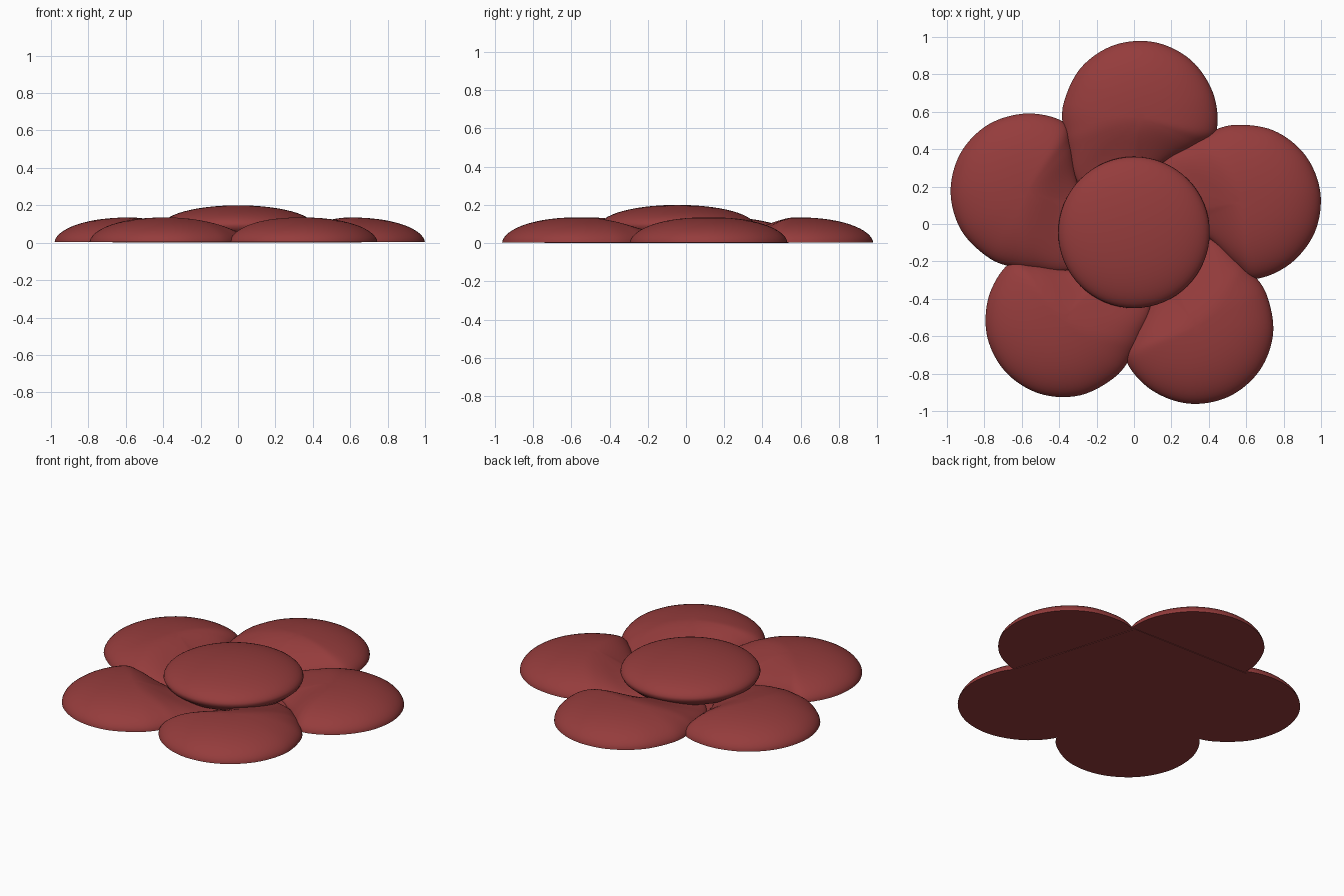
import bpy, bmesh, math
from mathutils import Vector

if "Cube" in bpy.data.objects:
    bpy.data.objects.remove(bpy.data.objects["Cube"])

CENTRE = Vector((0.0, -0.04))
red = bpy.data.materials.new("red")
red.diffuse_color = (0.30, 0.045, 0.045, 1)
red.use_nodes = True
red.node_tree.nodes["Principled BSDF"].inputs["Base Color"].default_value = red.diffuse_color


def finish(bm, name):
    bmesh.ops.recalc_face_normals(bm, faces=bm.faces[:])
    me = bpy.data.meshes.new(name)
    bm.to_mesh(me)
    bm.free()
    ob = bpy.data.objects.new(name, me)
    bpy.context.collection.objects.link(ob)
    me.materials.append(red)
    bpy.ops.object.select_all(action='DESELECT')
    ob.select_set(True)
    bpy.context.view_layer.objects.active = ob
    bpy.ops.object.shade_smooth_by_angle(angle=math.radians(40))
    return ob


def smooth_loop(pts, steps=8):
    # closed Catmull-Rom curve through the points
    out, n = [], len(pts)
    for i in range(n):
        a, b, c, d = (pts[(i + k) % n] for k in (-1, 0, 1, 2))
        for s in range(steps):
            t = s / steps
            out.append(0.5 * (2 * b + (c - a) * t + (2 * a - 5 * b + 4 * c - d) * t * t
                              + (3 * b - a - 3 * c + d) * t ** 3))
    return out


def skin(bm, loops):
    for a, b in zip(loops, loops[1:]):
        n = len(a)
        for i in range(n):
            bm.faces.new((a[i], a[(i + 1) % n], b[(i + 1) % n], b[i]))


# petal outline: round outside, curling tail towards the middle
hub = Vector((0.02, 0.605))
outline = [hub + 0.415 * Vector((math.cos(math.radians(a)), math.sin(math.radians(a))))
           for a in (-8, 20, 50, 80, 110, 140, 170, 192)]
outline += [Vector(p) for p in ((-0.365, 0.42), (-0.32, 0.28), (-0.2, 0.15), (-0.05, 0.18),
                                (0.05, 0.3), (0.17, 0.385), (0.33, 0.465))]
outline = smooth_loop(outline)


def petal_height(p, t):
    s = min(1, max(0, (0.62 - p.length) / 0.3))
    s = s * s * (3 - 2 * s)
    return 0.003 + 0.132 * max(0, 1 - t ** 2.3) ** 0.55 * (1 - 0.5 * s)


def petal(index):
    ang = math.radians(-1 + 72 * index)
    ca, sa = math.cos(ang), math.sin(ang)

    def place(p, z):
        return (p.x * ca - p.y * sa + CENTRE.x, p.x * sa + p.y * ca + CENTRE.y, z)

    bm = bmesh.new()
    loops = []
    for k in range(1, 17):
        t = math.sin(math.pi / 2 * k / 16)
        ring = [hub.lerp(o, t) for o in outline]
        loops.append([bm.verts.new(place(p, petal_height(p, t))) for p in ring])
    skin(bm, loops)
    top = bm.verts.new(place(hub, petal_height(hub, 0)))
    first, rim = loops[0], loops[-1]
    for i in range(len(first)):
        bm.faces.new((top, first[i], first[(i + 1) % len(first)]))
    bm.faces.new(rim)  # flat underside
    finish(bm, f"petal_{index + 1}")


for i in range(5):
    petal(i)

# centre button: domed top, rounded edge, narrowing below
profile = [(0.405 * math.cos(a), 0.09 + 0.11 * math.sin(a))
           for a in (math.pi / 2 * k / 14 for k in range(14))]
profile = [(0.28, 0.003), (0.36, 0.04), (0.395, 0.07)] + profile
bm = bmesh.new()
loops = [[bm.verts.new((CENTRE.x + r * math.cos(2 * math.pi * i / 64),
                        CENTRE.y - 0.005 + r * math.sin(2 * math.pi * i / 64), z))
          for i in range(64)] for r, z in profile]
skin(bm, loops)
bm.faces.new(loops[0])
tip = bm.verts.new((CENTRE.x, CENTRE.y - 0.005, 0.2))
for i in range(64):
    bm.faces.new((loops[-1][i], loops[-1][(i + 1) % 64], tip))
finish(bm, "flower_centre")

# five-sided base plate bridging the gaps between petals
bm = bmesh.new()
corners = [(CENTRE.x + 0.70 * math.cos(math.radians(52.5 + 72 * i)),
            CENTRE.y + 0.70 * math.sin(math.radians(52.5 + 72 * i))) for i in range(5)]
low = [bm.verts.new((x, y, 0)) for x, y in corners]
high = [bm.verts.new((x, y, 0.006)) for x, y in corners]
skin(bm, [low, high])
bm.faces.new(low)
bm.faces.new(high)
finish(bm, "base_plate")
